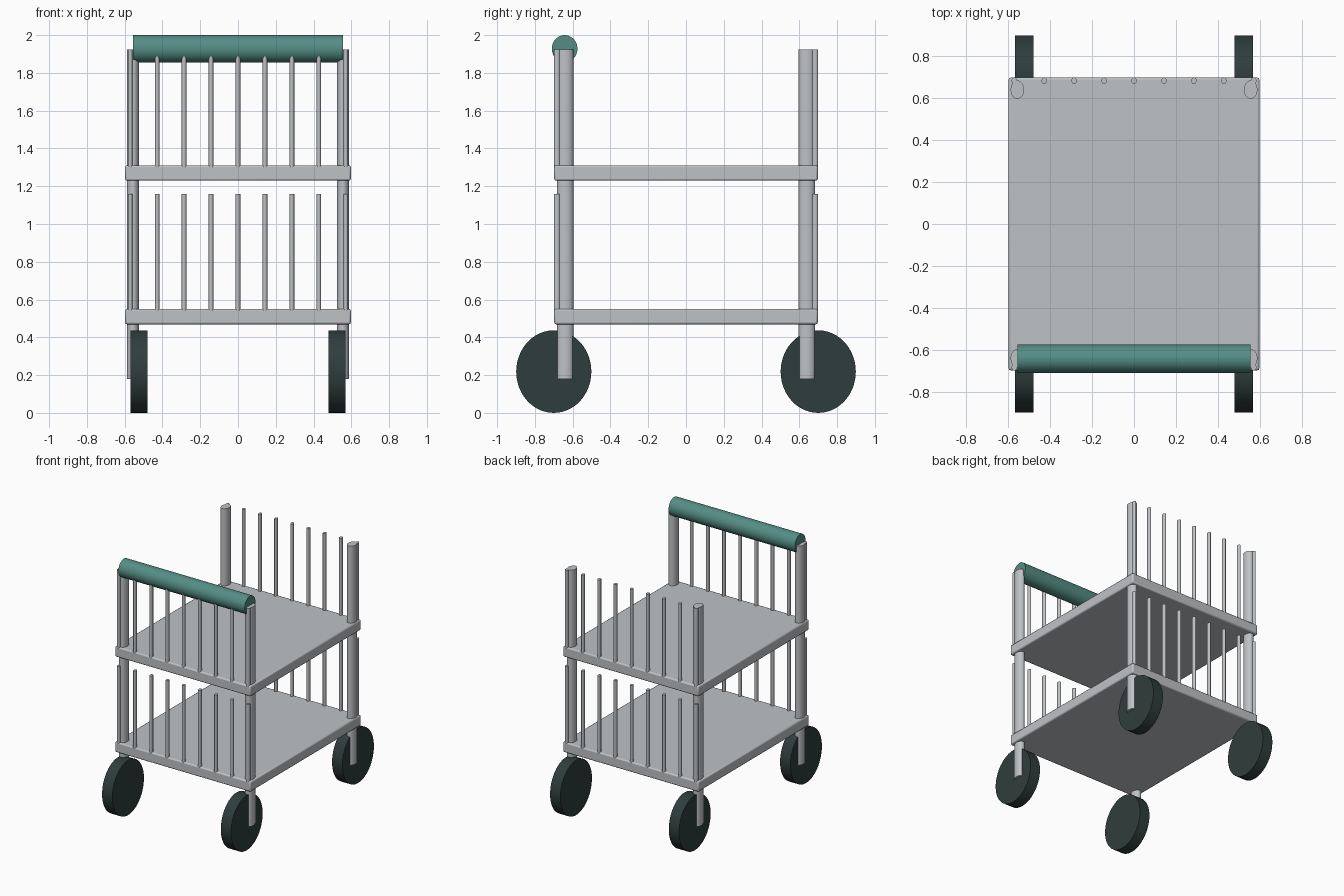
import bpy, math

if "Cube" in bpy.data.objects:
    bpy.data.objects.remove(bpy.data.objects["Cube"])


def material(name, rgb):
    m = bpy.data.materials.new(name)
    m.diffuse_color = (*rgb, 1)
    m.use_nodes = True
    m.node_tree.nodes["Principled BSDF"].inputs["Base Color"].default_value = m.diffuse_color
    return m


METAL = material("light grey metal", (0.52, 0.54, 0.56))
TEAL = material("teal grip", (0.09, 0.27, 0.235))
RUBBER = material("dark rubber", (0.028, 0.047, 0.045))


def finish(ob, name, mat):
    ob.name = name
    ob.data.materials.append(mat)
    bpy.ops.object.transform_apply(location=False, rotation=True, scale=True)
    bpy.ops.object.shade_smooth_by_angle(angle=math.radians(35))
    return ob


def upright(name, x, y, z0, z1, rx, ry, sides):
    """Vertical rod with an oval section."""
    bpy.ops.mesh.primitive_cylinder_add(vertices=sides, radius=1, depth=1,
                                        location=(x, y, (z0 + z1) / 2))
    ob = bpy.context.object
    ob.scale = (rx, ry, z1 - z0)
    return finish(ob, name, METAL)


def crosswise(name, x, y, z, length, ry, rz, sides, mat):
    """Cylinder lying along x with an oval section."""
    bpy.ops.mesh.primitive_cylinder_add(vertices=sides, radius=1, depth=1,
                                        location=(x, y, z),
                                        rotation=(0, math.pi / 2, 0))
    ob = bpy.context.object
    ob.scale = (rz, ry, length)
    return finish(ob, name, mat)


# Two shelves with softened edges
for label, z in (("lower", 0.51), ("upper", 1.27)):
    bpy.ops.mesh.primitive_cube_add(size=1, location=(0, 0, z))
    shelf = bpy.context.object
    shelf.scale = (1.195, 1.395, 0.082)
    finish(shelf, label + "_shelf", METAL)
    bevel = shelf.modifiers.new("soft edge", "BEVEL")
    bevel.width = 0.01
    bevel.segments = 2

for end, sy in (("front", -1), ("back", 1)):
    # Corner posts and wheels
    for side, sx in (("left", -1), ("right", 1)):
        upright(f"{end}_{side}_post", sx * 0.556, sy * 0.64,
                0.18, 1.925, 0.032, 0.044, 24)
        crosswise(f"{end}_{side}_wheel", sx * 0.523, sy * 0.70, 0.2185,
                  0.09, 0.199, 0.2185, 48, RUBBER)
    # Rows of thin rails above each shelf
    for label, z0, z1 in (("lower", 0.54, 1.16), ("upper", 1.30, 1.925)):
        for i in range(-4, 5):
            upright(f"{end}_{label}_rail", i * 0.1427, sy * 0.683,
                    z0, z1, 0.0125, 0.0165, 16)

# Push handle
crosswise("push_handle", 0, -0.6425, 1.928, 1.112, 0.068, 0.072, 40, TEAL)
